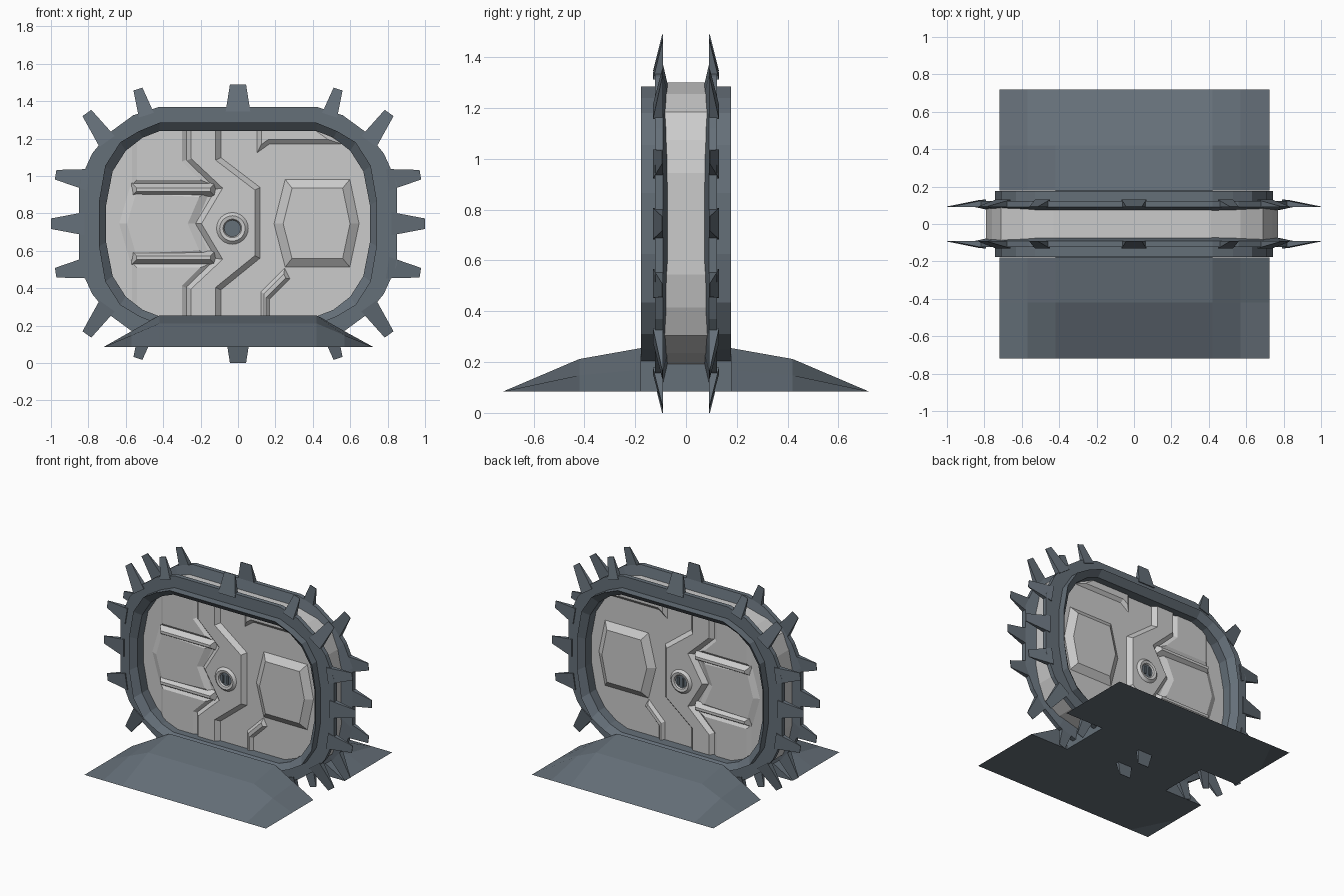
import bpy, bmesh, math
from mathutils import Vector, Matrix

if "Cube" in bpy.data.objects:
    bpy.data.objects.remove(bpy.data.objects["Cube"])

CZ = 0.745    # height of the door centre
FACE = 0.066  # depth of the recessed door face

slate = bpy.data.materials.new("slate")
slate.diffuse_color = (0.13, 0.16, 0.19, 1)
slate.use_nodes = True
slate.node_tree.nodes["Principled BSDF"].inputs["Base Color"].default_value = slate.diffuse_color


def finish(bm, name, mat=None, mirror=True):
    """Turn a bmesh into an object, mirrored front to back when asked."""
    bmesh.ops.recalc_face_normals(bm, faces=bm.faces)
    me = bpy.data.meshes.new(name)
    bm.to_mesh(me)
    bm.free()
    ob = bpy.data.objects.new(name, me)
    bpy.context.collection.objects.link(ob)
    if mat:
        me.materials.append(mat)
    if mirror:
        mod = ob.modifiers.new("Mirror", 'MIRROR')
        mod.use_axis = (False, True, False)
        mod.use_mirror_merge = False
    return ob


def outline(quarter):
    """Full rounded outline from the points of its upper right quarter."""
    q, r = list(quarter), list(reversed(quarter))
    return (q + [(x, -z) for x, z in r] + [(-x, -z) for x, z in q]
            + [(-x, z) for x, z in r])


def loft(bm, rings, closed=False):
    """Join equal-length rings of 3D points with quads."""
    vs = [[bm.verts.new(p) for p in ring] for ring in rings]
    n = len(vs[0])
    pairs = list(zip(vs, vs[1:])) + ([(vs[-1], vs[0])] if closed else [])
    for a, b in pairs:
        for i in range(n):
            j = (i + 1) % n
            bm.faces.new((a[i], a[j], b[j], b[i]))
    return vs


OUTER = outline([(.42, .625), (.56, .58), (.69, .485), (.78, .375), (.85, .22)])
STEP = outline([(.42, .54), (.53, .495), (.63, .435), (.71, .31), (.743, .12)])
HOLE = outline([(.42, .495), (.51, .46), (.60, .39), (.67, .28), (.705, .10)])
BODY = outline([(.42, .555), (.58, .51), (.70, .44), (.75, .33), (.78, .20)])

# Stepped frame rings
bm = bmesh.new()
section = [(OUTER, .09), (OUTER, .122), (STEP, .122), (STEP, .177), (HOLE, .135), (HOLE, .06)]
loft(bm, [[(x, -y, CZ + z) for x, z in o] for o, y in section], closed=True)
finish(bm, "frame_ring", slate)

# Spikes around both rings: base centre, tip centre, half widths
bm = bmesh.new()
spikes = [((0, .60), (0, .745), .066, .043),
          ((.49, .58), (.535, .72), .042, .025),
          ((.70, .44), (.808, .592), .050, .029),
          ((.80, .235), (.975, .262), .058, .026),
          ((.82, 0), (1.0, 0), .062, .028)]
for base, tip, wb, wt in spikes:
    for sx in ((1, -1) if base[0] else (1,)):
        for sz in ((1, -1) if base[1] else (1,)):
            b, t = Vector((base[0] * sx, base[1] * sz)), Vector((tip[0] * sx, tip[1] * sz))
            d = (t - b).normalized()
            s = Vector((-d.y, d.x))
            rings = []
            for c, w, y in ((b, wb, .130), (t, wt, .094)):
                rings.append([((c + s * k).x, -yy, CZ + (c + s * k).y)
                              for k, yy in ((-w, .09), (w, .09), (w, y), (-w, y))])
            vs = loft(bm, rings)
            bm.faces.new(vs[0])
            bm.faces.new(vs[1])
finish(bm, "frame_spikes", slate)

# Door body between the rings, with a recessed face on each side
bm = bmesh.new()
sides = [(HOLE, 0, 1.03, -FACE), (BODY, -.01, 1, -.09), (BODY, -.01, 1, .09), (HOLE, 0, 1.03, FACE)]
vs = loft(bm, [[(x * k + dx, y, CZ + z * k) for x, z in o] for o, dx, k, y in sides])
bm.faces.new(vs[0])
bm.faces.new(vs[-1])
finish(bm, "door_body", mirror=False)


def relief(name, pts, height, slope=.03):
    """Raised panel with sloped edges on the door face; pts are (x, z)."""
    bm = bmesh.new()
    f = bm.faces.new([bm.verts.new((x, -FACE + .002, z)) for x, z in pts])
    f.normal_update()
    if f.normal.y > 0:
        f.normal_flip()
    bmesh.ops.inset_region(bm, faces=[f], thickness=slope,
                           use_boundary=True, use_even_offset=True)
    for v in f.verts:
        v.co.y = -FACE - height
    return finish(bm, name)


def flip(pts):
    """Reflect a profile about the door centre height."""
    return [(x, 2 * CZ - z) for x, z in pts]


# Central zigzag plate
relief("zigzag_plate", [(-.28, .22), (-.28, .41), (-.12, .56), (-.23, CZ), (-.12, .93),
                        (-.28, 1.08), (-.28, 1.27), (-.09, 1.27), (-.09, 1.10),
                        (.12, .94), (.12, .56), (-.09, .39), (-.09, .22)], .03, .03)
# Left plates above and below the hexagon
upper = [(-.57, .95), (-.57, 1.22), (-.45, 1.27), (-.27, 1.27), (-.27, 1.09), (-.13, .95)]
relief("upper_left_plate", upper, .018, .03)
relief("lower_left_plate", flip(upper), .018, .03)
# Left hexagon and its two ridges
relief("left_hexagon", [(-.14, .93), (-.58, .95), (-.64, CZ), (-.58, .54), (-.14, .56), (-.22, CZ)],
       .018, .045)
ridge = [(-.57, .89), (-.57, .965), (-.12, .965), (-.12, .89)]
relief("upper_ridge", ridge, .042, .028)
relief("lower_ridge", flip(ridge), .042, .028)
# Right octagon
relief("right_octagon", [(.19, CZ), (.25, .985), (.60, .985), (.65, CZ), (.60, .51), (.25, .51)],
       .035, .05)
# Right corner plates
corner = [(.10, 1.12), (.10, 1.27), (.42, 1.27), (.56, 1.17), (.17, 1.17)]
relief("upper_right_plate", corner, .02, .025)
relief("lower_right_plate", [(.12, .38), (.25, .51), (.28, .45), (.17, .34), (.17, .23), (.12, .23)],
       .02, .02)

# Round hub: rim turned around the y axis, with a slotted dark core
bm = bmesh.new()
N = 24
profile = [(.088, .06), (.085, .096), (.068, .112), (.050, .108), (.042, .095), (.042, .06)]
loft(bm, [[(-.03 + r * math.cos(2 * math.pi * i / N), -y, .72 + r * math.sin(2 * math.pi * i / N))
           for i in range(N)] for r, y in profile])
hub = finish(bm, "hub_rim")
for o in bpy.context.selected_objects:
    o.select_set(False)
hub.select_set(True)
bpy.context.view_layer.objects.active = hub
bpy.ops.object.shade_smooth_by_angle(angle=math.radians(40))

bm = bmesh.new()
bmesh.ops.create_cone(bm, cap_ends=True, segments=N, radius1=.044, radius2=.044, depth=.04,
                      matrix=Matrix.Translation((-.03, -.078, .72)) @ Matrix.Rotation(math.pi / 2, 4, 'X'))
for dx in (-.018, .018):
    bmesh.ops.create_cube(bm, size=1, matrix=Matrix.Translation((-.03 + dx, -.096, .72))
                          @ Matrix.Diagonal((.012, .02, .055, 1)))
finish(bm, "hub_core", slate)

# Ramps: sloped height grid, closed by a back wall and a floor
bm = bmesh.new()
xs = (-.72, -.57, -.42, .42, .57, .725)
rows = [(.178, (.085, .17, .255)), (.42, (.085, .148, .212)), (.718, (.085, .085, .085))]
grid = [[bm.verts.new((x, -y, h)) for x, h in zip(xs, hs + hs[::-1])] for y, hs in rows]
for a, b in zip(grid, grid[1:]):
    for i in range(5):
        bm.faces.new((a[i], a[i + 1], b[i + 1], b[i]))
bm.faces.new(grid[0])
bm.faces.new([grid[0][0], grid[1][0]] + grid[2] + [grid[1][5], grid[0][5]])
finish(bm, "ramp", slate)

# Block joining the ramps under the door
bm = bmesh.new()
bmesh.ops.create_cube(bm, size=1, matrix=Matrix.Translation((0, 0, .145))
                      @ Matrix.Diagonal((.84, .356, .12, 1)))
finish(bm, "base_block", slate, mirror=False)
